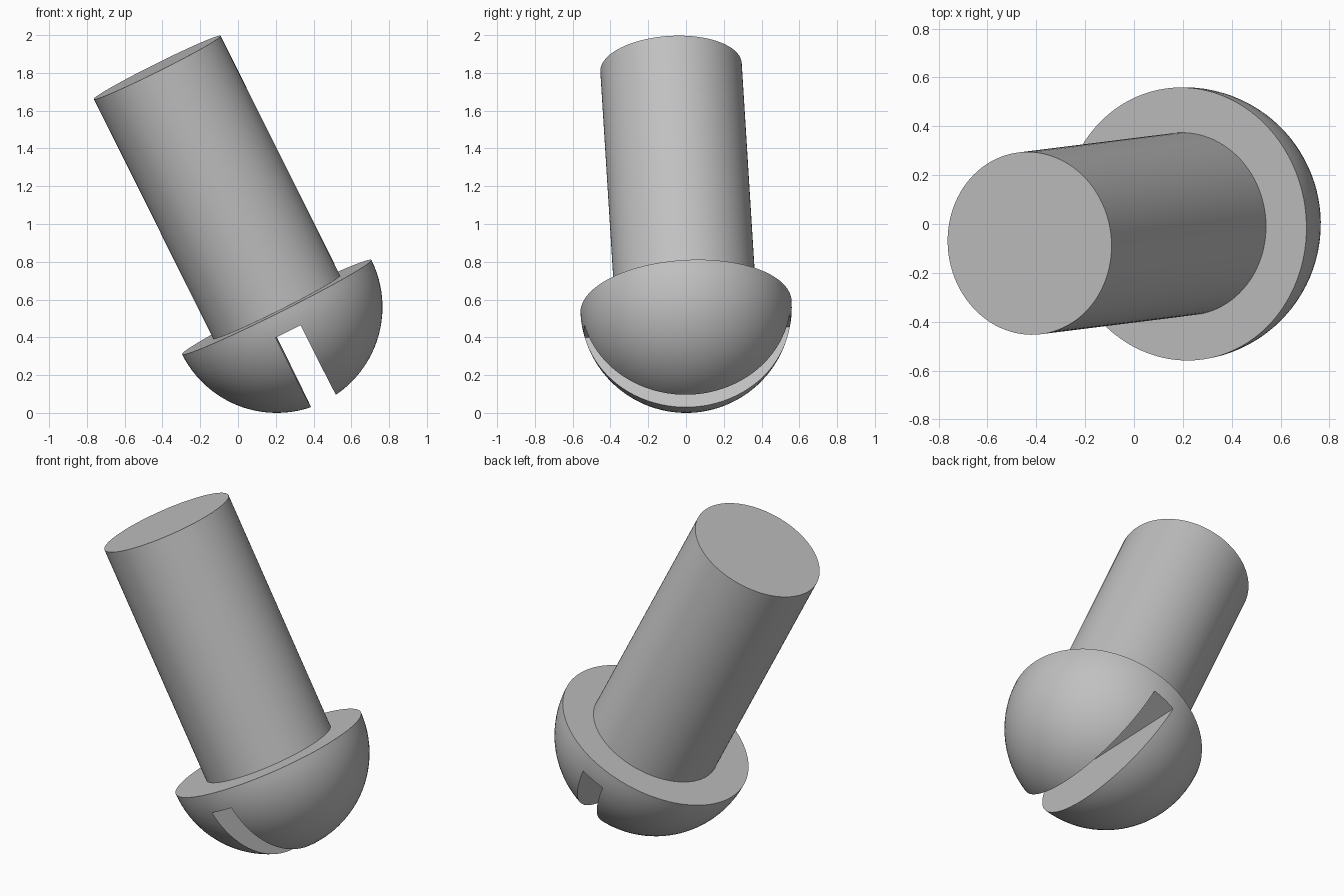
import bpy, bmesh, math
from mathutils import Matrix, Vector

if "Cube" in bpy.data.objects:
    bpy.data.objects.remove(bpy.data.objects["Cube"])

HEAD_R, SHAFT_R, SHAFT_LEN = 0.56, 0.375, 1.42
SLOT_W, SLOT_TOP = 0.148, -0.112

# Whole screw leans: head down, shaft up and to the left
POSE = (Matrix.Translation((0.205, 0, 0.56))
        @ Matrix.Rotation(math.radians(-26.5), 4, 'Y')
        @ Matrix.Rotation(math.radians(3.2), 4, 'X')
        @ Matrix.Rotation(math.radians(-0.4), 4, 'Z'))

steel = bpy.data.materials.new("grey steel")
steel.diffuse_color = (0.53, 0.53, 0.53, 1)
steel.use_nodes = True
steel.node_tree.nodes["Principled BSDF"].inputs["Base Color"].default_value = steel.diffuse_color


def make_object(name, bm):
    bmesh.ops.recalc_face_normals(bm, faces=bm.faces)
    mesh = bpy.data.meshes.new(name)
    bm.to_mesh(mesh)
    bm.free()
    mesh.materials.append(steel)
    obj = bpy.data.objects.new(name, mesh)
    bpy.context.collection.objects.link(obj)
    obj.matrix_world = POSE
    return obj


def activate(obj):
    bpy.ops.object.select_all(action='DESELECT')
    obj.select_set(True)
    bpy.context.view_layer.objects.active = obj


# Shaft: plain cylinder, its foot sunk slightly into the head
bm = bmesh.new()
sink = 0.02
bmesh.ops.create_cone(bm, cap_ends=True, segments=96, radius1=SHAFT_R, radius2=SHAFT_R,
                      depth=SHAFT_LEN + sink,
                      matrix=Matrix.Translation((0, 0, (SHAFT_LEN - sink) / 2)))
shaft = make_object("shaft", bm)

# Head: half ball with a flat top
bm = bmesh.new()
bmesh.ops.create_uvsphere(bm, u_segments=96, v_segments=48, radius=HEAD_R)
geom = bm.verts[:] + bm.edges[:] + bm.faces[:]
cut = bmesh.ops.bisect_plane(bm, geom=geom, plane_co=(0, 0, 0), plane_no=(0, 0, 1),
                             clear_outer=True, dist=1e-4)
bmesh.ops.holes_fill(bm, edges=[e for e in bm.edges if e.is_boundary], sides=0)
head = make_object("head", bm)

# Driver slot cut through the underside of the head
bm = bmesh.new()
depth = 0.8
bmesh.ops.create_cube(bm, size=1, matrix=Matrix.Translation((0, 0, SLOT_TOP - depth / 2))
                      @ Matrix.Diagonal((SLOT_W, 2, depth, 1)))
cutter = make_object("slot_cutter", bm)
cutter.hide_render = True

bpy.context.view_layer.update()
mod = head.modifiers.new("slot", 'BOOLEAN')
mod.operation = 'DIFFERENCE'
mod.solver = 'EXACT'
mod.object = cutter
activate(head)
bpy.ops.object.modifier_apply(modifier=mod.name)
bpy.data.objects.remove(cutter, do_unlink=True)

for part in (shaft, head):
    activate(part)
    bpy.ops.object.shade_smooth_by_angle(angle=math.radians(30))
